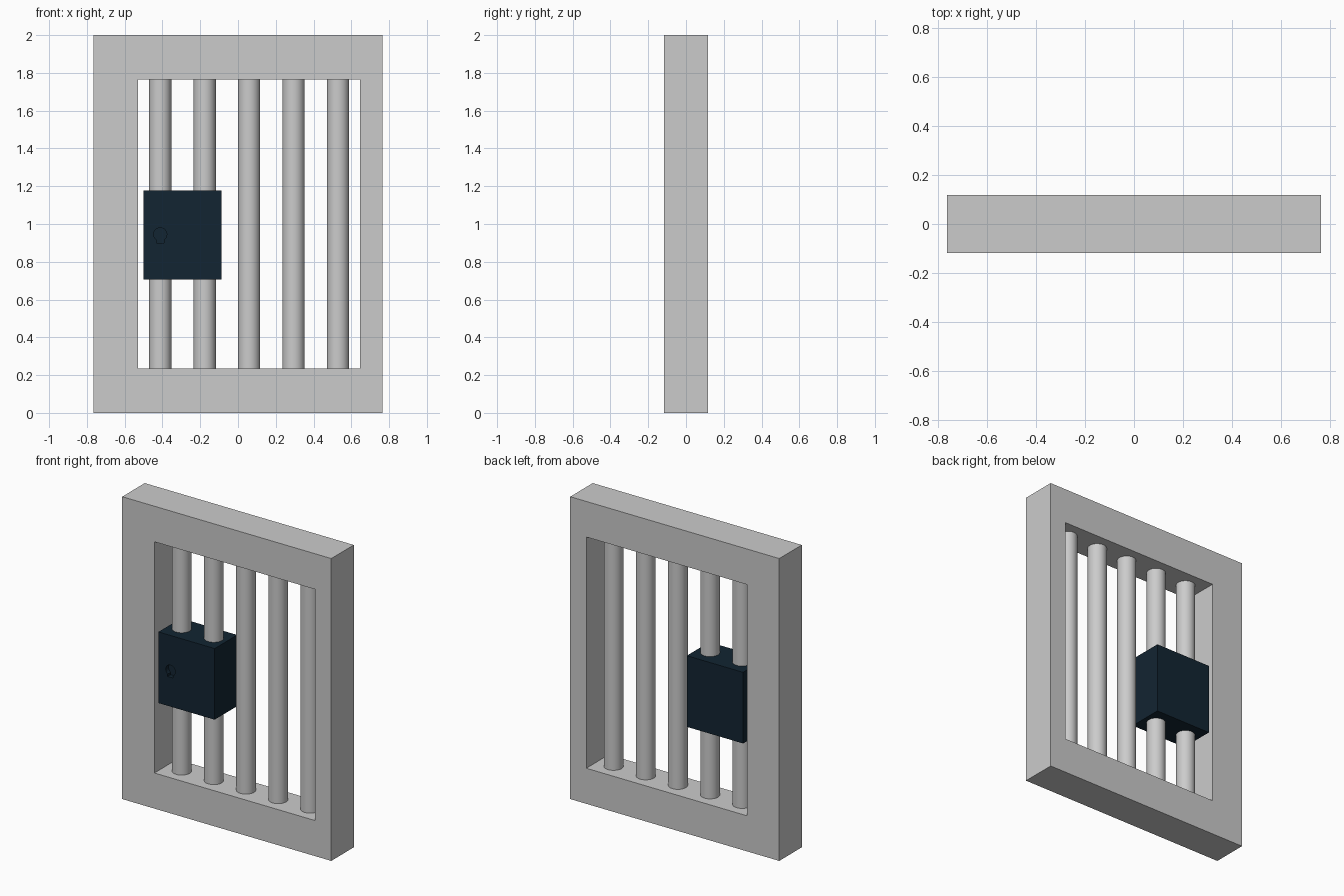
import bpy, bmesh, math

if "Cube" in bpy.data.objects:
    bpy.data.objects.remove(bpy.data.objects["Cube"])

U = 2 / 17  # base module: the window is 17 modules tall


def prism(name, outline, y0, y1):
    """Extrude an (x, z) outline from y0 to y1."""
    bm = bmesh.new()
    face = bm.faces.new([bm.verts.new((x, y0, z)) for x, z in outline])
    ext = bmesh.ops.extrude_face_region(bm, geom=[face])
    verts = [v for v in ext["geom"] if isinstance(v, bmesh.types.BMVert)]
    bmesh.ops.translate(bm, verts=verts, vec=(0, y1 - y0, 0))
    bmesh.ops.recalc_face_normals(bm, faces=bm.faces)
    mesh = bpy.data.meshes.new(name)
    bm.to_mesh(mesh)
    bm.free()
    ob = bpy.data.objects.new(name, mesh)
    bpy.context.collection.objects.link(ob)
    return ob


def rect(x0, x1, z0, z1):
    return [(x0, z0), (x1, z0), (x1, z1), (x0, z1)]


def cut(ob, cutter):
    """Subtract the cutter, bake the result and remove the cutter."""
    mod = ob.modifiers.new("cut", 'BOOLEAN')
    mod.operation = 'DIFFERENCE'
    mod.solver = 'EXACT'
    mod.object = cutter
    bpy.ops.object.select_all(action='DESELECT')
    bpy.context.view_layer.objects.active = ob
    ob.select_set(True)
    bpy.ops.object.modifier_apply(modifier=mod.name)
    bpy.data.objects.remove(cutter)


# Frame with an off-centre opening
frame = prism("frame", rect(-6.5 * U, 6.5 * U, 0, 17 * U), -U, U)
cut(frame, prism("opening", rect(-4.5 * U, 5.5 * U, 2 * U, 15 * U), -2 * U, 2 * U))

# Vertical bars
for i in range(5):
    bpy.ops.mesh.primitive_cylinder_add(vertices=32, radius=U / 2, depth=13 * U,
                                        location=((-3.5 + 2 * i) * U, 0, 8.5 * U))
    bpy.context.object.name = f"bar_{i + 1}"
    bpy.ops.object.shade_smooth_by_angle(angle=math.radians(40))

# Lock box around the first two bars
lock = prism("lock_box", rect(-4.25 * U, -0.75 * U, 6 * U, 10 * U), -U, U)
paint = bpy.data.materials.new("dark_blue")
paint.diffuse_color = (0.006, 0.018, 0.032, 1)
paint.use_nodes = True
paint.node_tree.nodes["Principled BSDF"].inputs["Base Color"].default_value = paint.diffuse_color
lock.data.materials.append(paint)

# Keyhole: round head with a short slot below, recessed in the front
kx, kz, r = -3.5 * U, 0.945, 0.035
a0, a1 = math.radians(-55), math.radians(235)
outline = [(kx + r * math.cos(a0 + (a1 - a0) * i / 20),
            kz + r * math.sin(a0 + (a1 - a0) * i / 20)) for i in range(21)]
outline += [(kx - 0.02, 0.9), (kx + 0.02, 0.9)]
cut(lock, prism("keyhole", outline, -2 * U, -U + 0.03))
